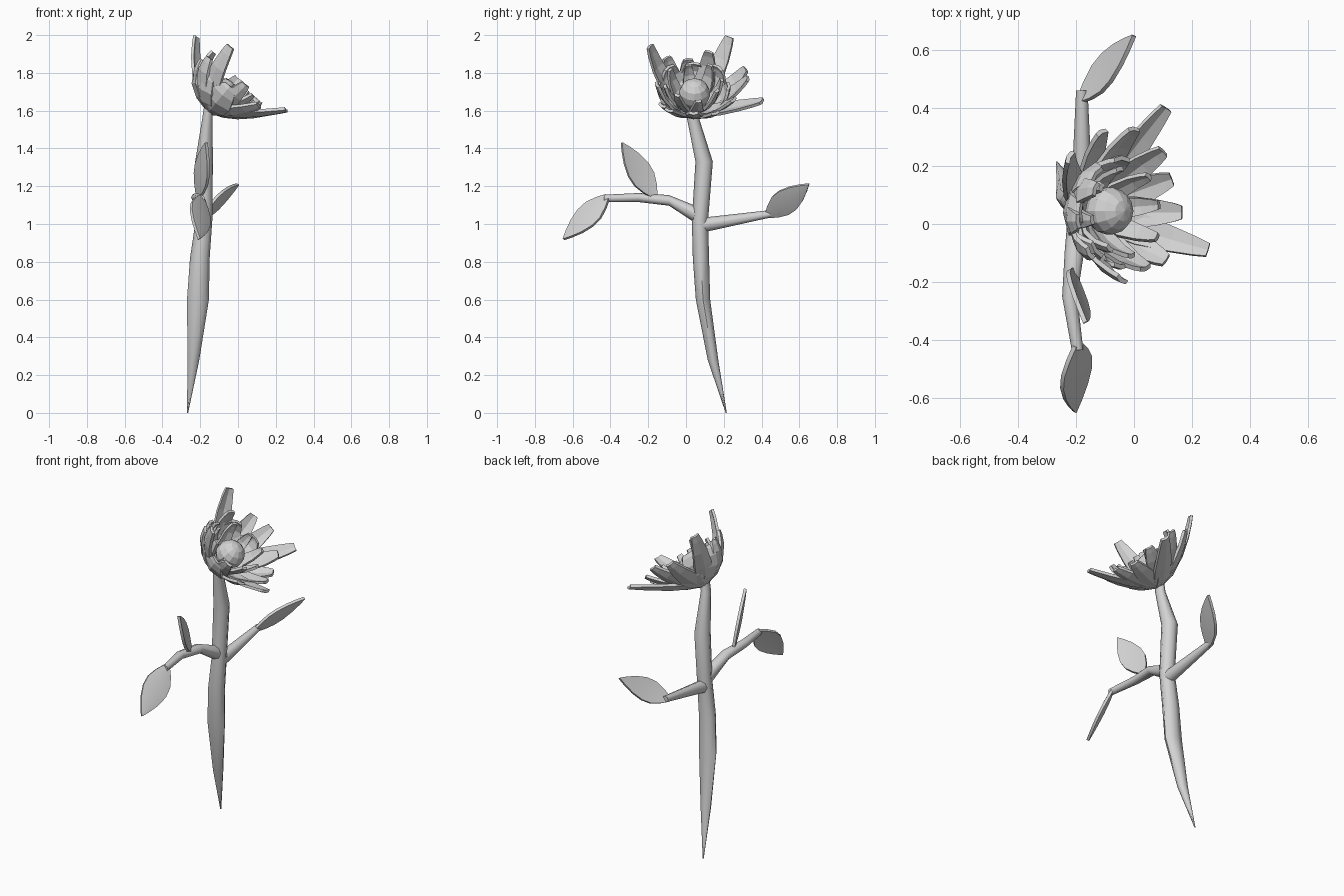
import bpy, bmesh, math
from mathutils import Vector as V, Matrix

if "Cube" in bpy.data.objects:
    bpy.data.objects.remove(bpy.data.objects["Cube"])

grey = bpy.data.materials.new("plain grey")
grey.diffuse_color = (0.65, 0.65, 0.65, 1)
grey.use_nodes = True
grey.node_tree.nodes["Principled BSDF"].inputs["Base Color"].default_value = grey.diffuse_color


def finish(name, bm, smooth=None):
    bmesh.ops.recalc_face_normals(bm, faces=bm.faces)
    me = bpy.data.meshes.new(name)
    bm.to_mesh(me)
    bm.free()
    me.materials.append(grey)
    ob = bpy.data.objects.new(name, me)
    bpy.context.collection.objects.link(ob)
    if smooth:
        bpy.ops.object.select_all(action='DESELECT')
        ob.select_set(True)
        bpy.context.view_layer.objects.active = ob
        bpy.ops.object.shade_smooth_by_angle(angle=math.radians(smooth))
    return ob


def skin(bm, rings):
    """Join a list of point rings with quads and cap both ends."""
    rows = [[bm.verts.new(p) for p in r] for r in rings]
    n = len(rows[0])
    for a, b in zip(rows, rows[1:]):
        for i in range(n):
            j = (i + 1) % n
            bm.faces.new((a[i], a[j], b[j], b[i]))
    bm.faces.new(rows[0])
    bm.faces.new(rows[-1])


def tube(name, pts, side, up, n=8):
    """Tube through (x, y, z, r1, r2) with radii along two fixed directions."""
    bm = bmesh.new()
    skin(bm, [[V(p[:3]) + side * p[3] * math.cos(math.tau * i / n)
               + up * p[4] * math.sin(math.tau * i / n) for i in range(n)] for p in pts])
    return finish(name, bm, 50)


def blade(bm, centres, widths, wdir, ndirs, thick, cup):
    """Thin six-point section swept along centres; the middle is pushed out by cup."""
    rings = []
    for c, w, nd in zip(centres, widths, ndirs):
        mid = nd * cup * w
        t = nd * thick / 2
        rings.append([c - wdir * w + t, c + mid + t, c + wdir * w + t,
                      c + wdir * w - t, c + mid - t, c - wdir * w - t])
    skin(bm, rings)


X, Y, Z = V((1, 0, 0)), V((0, 1, 0)), V((0, 0, 1))

# Main stem, pointed at the foot
tube("stem", [(-.267, .213, 0, .003, .003), (-.236, .143, .28, .031, .028),
              (-.212, .09, .6, .058, .038), (-.202, .079, .82, .052, .043),
              (-.18, .074, 1.02, .044, .043), (-.18, .096, 1.33, .047, .046),
              (-.162, .037, 1.56, .027, .032), (-.155, .035, 1.62, .025, .03)], X, Y)

# Side branches
tube("right_branch", [(-.18, .08, .993, .038, .04), (-.18, .46, 1.056, .02, .019)], X, Z)
tube("left_branch", [(-.185, .07, 1.04, .04, .048), (-.205, -.09, 1.125, .034, .028),
                     (-.222, -.25, 1.14, .026, .024), (-.195, -.435, 1.135, .02, .02)], X, Z)


# Leaves
def leaf(name, base, tip, wdir, half):
    base, tip = V(base), V(tip)
    a = (tip - base).normalized()
    w = V(wdir)
    w = (w - a * w.dot(a)).normalized()
    n = a.cross(w)
    steps = [(0, .22), (.15, .65), (.32, .97), (.5, 1), (.7, .75), (.87, .38), (1, .03)]
    bm = bmesh.new()
    blade(bm, [base.lerp(tip, t) for t, _ in steps], [half * k for _, k in steps],
          w, [n] * len(steps), .016, .12)
    finish(name, bm, 45)


leaf("right_leaf", (-.185, .43, 1.045), (0, .65, 1.21), (.21, -.70, .70), .068)
leaf("left_leaf", (-.195, -.415, 1.145), (-.205, -.648, .92), (.65, .53, -.53), .075)
leaf("upright_leaf", (-.21, -.165, 1.145), (-.168, -.34, 1.43), (-.46, .75, .47), .07)

# Flower head, tilted towards +x
B = V((-.15, .04, 1.6))
A = V((.64, 0, .77)).normalized()
U = Y.cross(A)


def petal(bm, tip, half, bulge):
    v = tip - B
    r = (v - A * v.dot(A)).normalized()
    bulge *= 1 - .25 * r.x          # petals on the low side open flatter
    ctrl = B + r * bulge + A * .055
    w = A.cross(r)
    cs, ns, ws = [], [], []
    for t, k in ((0, .4), (.25, .9), (.5, 1), (.75, .8), (.92, .58), (1, .42)):
        cs.append(B * (1 - t) ** 2 + ctrl * 2 * t * (1 - t) + tip * t * t)
        tan = (ctrl - B) * (1 - t) + (tip - ctrl) * t
        ns.append(w.cross(tan).normalized())
        ws.append(half * k)
    if ns[2].dot(r) < 0:
        ns = [-n for n in ns]
    blade(bm, cs, ws, w, ns, .016, .25)


def petal_ring(name, count, angles, high, wide, half, bulge):
    bm = bmesh.new()
    for i in range(count):
        ang = math.radians(angles[0] + (angles[1] - angles[0]) * i / (count - 1))
        out = U * math.cos(ang) + Y * math.sin(ang)
        petal(bm, B + A * (high + .02 * (i % 2)) + out * wide, half, bulge)
    finish(name, bm)


# Long outer petals, given by their tips
bm = bmesh.new()
for tip in [(-.22, .23, 1.99), (-.04, -.19, 1.94), (.11, .4, 1.65), (.255, -.09, 1.605),
            (.165, .04, 1.59), (.13, .155, 1.59), (.1, .25, 1.66), (0, .325, 1.77),
            (-.11, .315, 1.82), (-.13, .12, 1.91), (-.19, .01, 1.87), (-.15, -.1, 1.88),
            (.11, -.125, 1.63), (.04, -.15, 1.74)]:
    petal(bm, V(tip), .056, .165)
finish("outer_petals", bm)

# Broad petals closing the high side of the cup, and short inner petals
petal_ring("cup_petals", 5, (90, 270), .17, .18, .08, .17)
petal_ring("inner_petals", 8, (10, 325), .19, .15, .036, .125)

# Round flower centre
bm = bmesh.new()
rot = Z.rotation_difference(A).to_matrix().to_4x4()
bmesh.ops.create_uvsphere(bm, u_segments=12, v_segments=7, radius=.083,
                          matrix=Matrix.Translation((-.085, .045, 1.69)) @ rot)
finish("flower_centre", bm)
